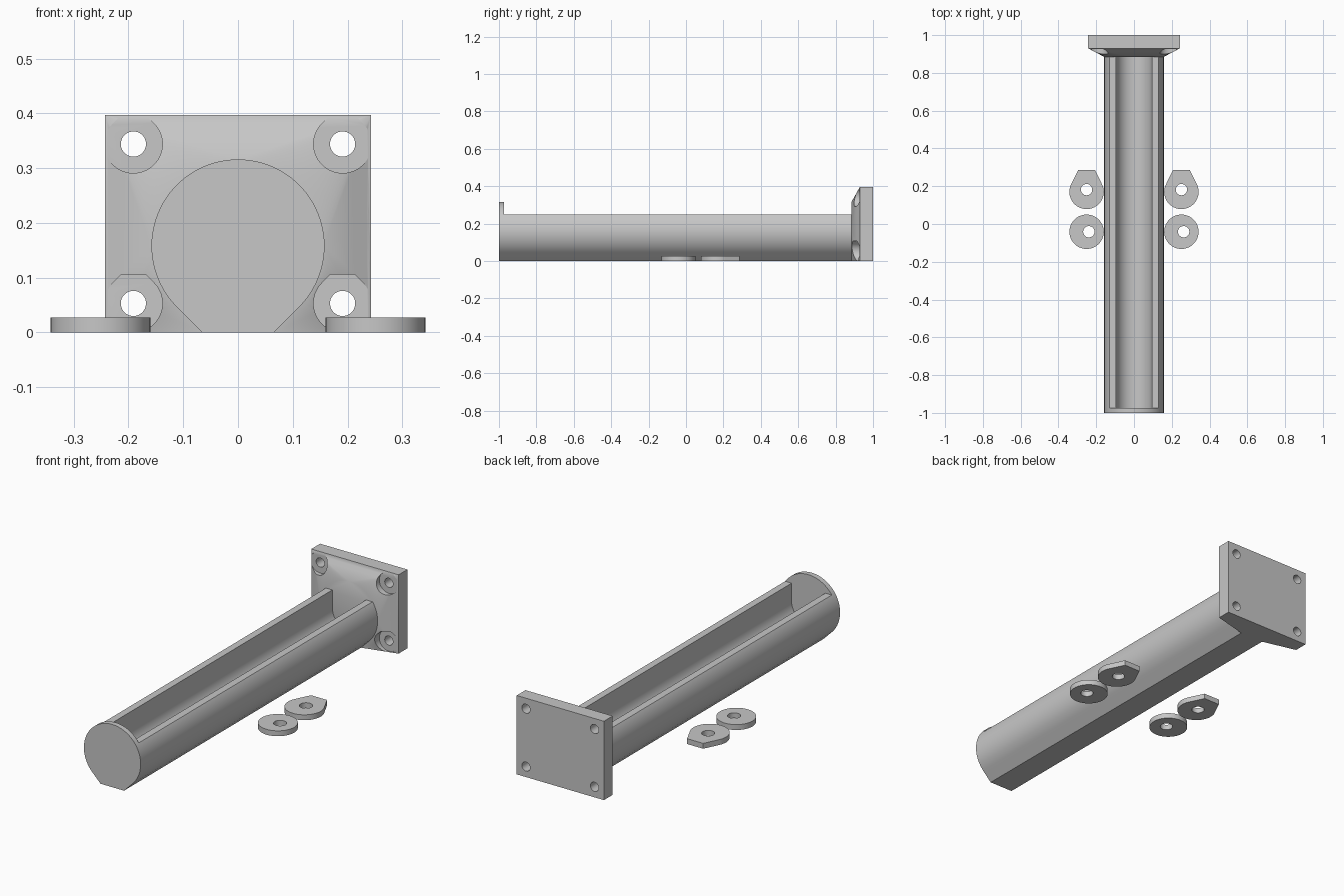
import bpy, bmesh
from math import sin, cos, pi, radians

cube = bpy.data.objects.get("Cube")
if cube:
    bpy.data.objects.remove(cube, do_unlink=True)

# One plain grey plastic
grey = bpy.data.materials.new("grey plastic")
grey.use_nodes = True
COLOUR = (0.57, 0.57, 0.57, 1)
grey.diffuse_color = COLOUR
grey.node_tree.nodes["Principled BSDF"].inputs["Base Color"].default_value = COLOUR


def circle(r, cx=0, cy=0, n=64):
    return [(cx + r * cos(2 * pi * i / n), cy + r * sin(2 * pi * i / n)) for i in range(n)]


def teardrop(r, tip, slope=45, cx=0, cy=0, up=1, n=72):
    """Circle whose tangents run to a flat tip at distance tip from the centre."""
    a = radians(slope)
    sweep = pi + 2 * a
    pts = [(r * cos(a - sweep * i / n), r * sin(a - sweep * i / n)) for i in range(n + 1)]
    w = (r - tip * sin(a)) / cos(a)
    pts += [(-w, tip), (w, tip)]
    return [(cx + x, cy + up * y) for x, y in pts]


def rect(x0, x1, y0, y1):
    return [(x0, y0), (x1, y0), (x1, y1), (x0, y1)]


def finish(name, bm):
    bmesh.ops.recalc_face_normals(bm, faces=bm.faces)
    mesh = bpy.data.meshes.new(name)
    bm.to_mesh(mesh)
    bm.free()
    mesh.materials.append(grey)
    obj = bpy.data.objects.new(name, mesh)
    bpy.context.collection.objects.link(obj)
    return obj


def prism(name, pts, lo, hi, axis="y"):
    """Extrude a flat outline along y or z."""
    bm = bmesh.new()
    place = (lambda u, v, t: (u, t, v)) if axis == "y" else (lambda u, v, t: (u, v, t))
    ends = [[bm.verts.new(place(u, v, t)) for u, v in pts] for t in (lo, hi)]
    for ring in ends:
        bm.faces.new(ring)
    for i in range(len(pts)):
        j = (i + 1) % len(pts)
        bm.faces.new((ends[0][i], ends[0][j], ends[1][j], ends[1][i]))
    return finish(name, bm)


def cut(obj, cutter):
    cutter.hide_render = True
    mod = obj.modifiers.new("cut", "BOOLEAN")
    mod.operation = "DIFFERENCE"
    mod.solver = "EXACT"
    mod.object = cutter
    bpy.context.view_layer.objects.active = obj
    bpy.ops.object.modifier_apply(modifier=mod.name)
    bpy.data.objects.remove(cutter, do_unlink=True)


R, WALL, GROOVE = 0.158, 0.026, 0.094
FRONT, NECK, SHOULDER, BACK = -1.0, 0.885, 0.93, 1.0
outline = teardrop(R, R, cy=R, up=-1)

# Trough with a full-height end cap and a round-bottomed, straight-sided groove
trough = prism("trough", outline, FRONT, NECK)
groove = teardrop(GROOVE, 0.3, 0, cy=R)
cut(trough, prism("groove", groove, FRONT + WALL, BACK))
cut(trough, prism("open_top", rect(-0.3, 0.3, 0.248, 0.5), FRONT + WALL, BACK))

# Mounting flange: plate flaring down to the trough outline
bm = bmesh.new()
for x, z in outline:
    bm.verts.new((x, NECK, z))
for y in (SHOULDER, BACK):
    for x, z in rect(-0.243, 0.243, 0, 0.397):
        bm.verts.new((x, y, z))
bmesh.ops.convex_hull(bm, input=bm.verts)
bmesh.ops.dissolve_limit(bm, angle_limit=0.002, verts=bm.verts, edges=bm.edges)
flange = finish("mounting_flange", bm)

# Screw holes with recesses for the heads
for x in (-0.191, 0.191):
    for z in (0.053, 0.344):
        cut(flange, prism("recess", teardrop(0.053, 0.053, cx=x, cy=z), 0.7, SHOULDER - 0.003))
        cut(flange, prism("screw_hole", circle(0.023, x, z, 40), 0.7, 1.2))

# Loose round and pointed washers on both sides
parts = [trough, flange]
for side, x in (("right", -0.251), ("left", 0.251)):
    ring = prism(side + "_round_washer", circle(0.091, x, -0.041), 0, 0.027, "z")
    cut(ring, prism("hole", circle(0.03, x + 0.012, -0.041, 40), -0.1, 0.1, "z"))
    tab = prism(side + "_pointed_washer", teardrop(0.091, 0.116, 26, x, 0.17), 0, 0.027, "z")
    cut(tab, prism("hole", circle(0.03, x, 0.182, 40), -0.1, 0.1, "z"))
    parts += [ring, tab]

# Smooth curves, crisp edges
bpy.ops.object.select_all(action="DESELECT")
for obj in parts:
    obj.select_set(True)
bpy.context.view_layer.objects.active = trough
bpy.ops.object.shade_smooth_by_angle(angle=radians(30))
